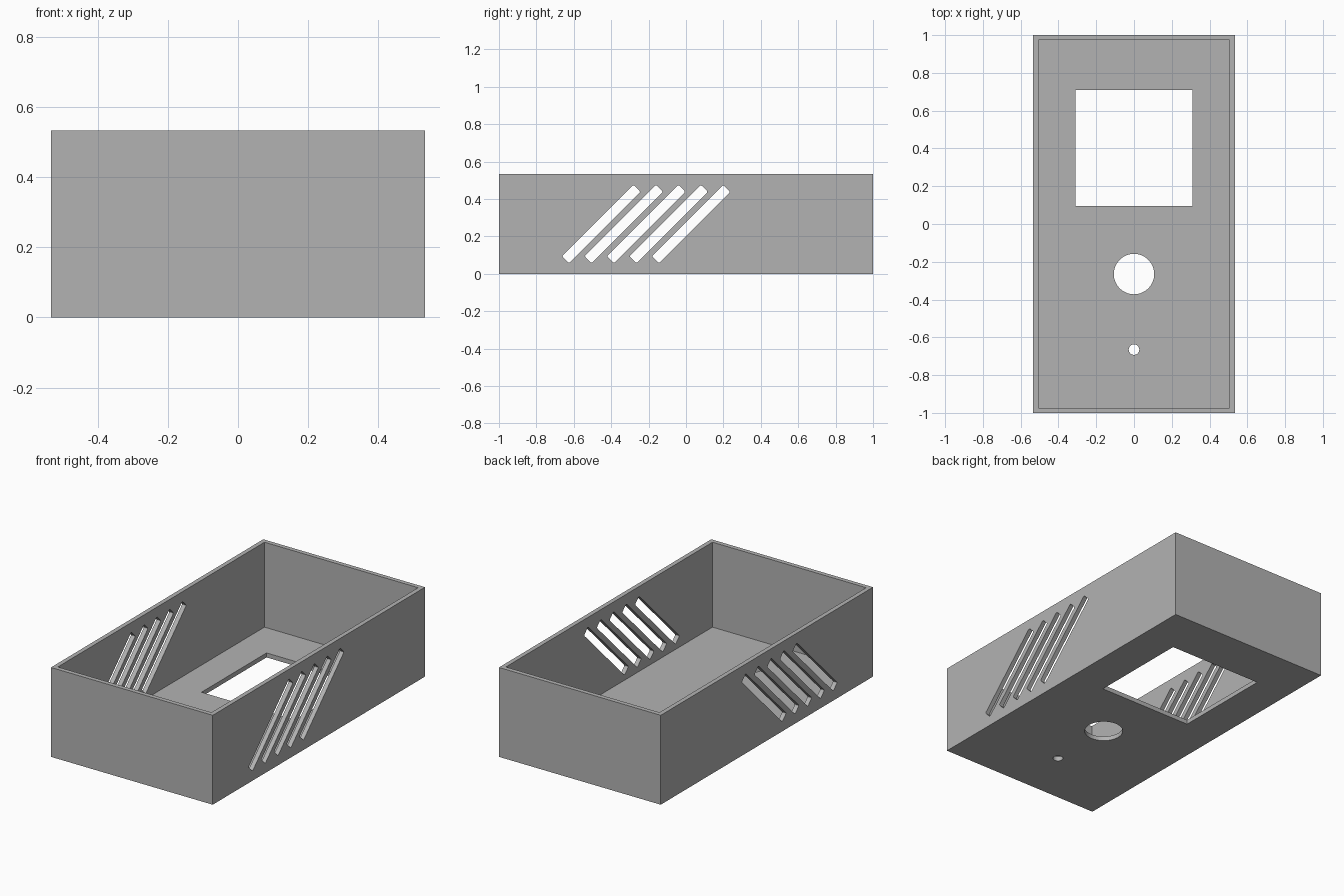
import bpy
from math import radians
from mathutils import Matrix

cube = bpy.data.objects.get("Cube")
if cube:
    bpy.data.objects.remove(cube, do_unlink=True)

WIDTH, LENGTH, HEIGHT, WALL = 1.067, 2.0, 0.533, 0.0267

grey = bpy.data.materials.new("plain grey")
grey.use_nodes = True
colour = (0.45, 0.45, 0.45, 1)
grey.diffuse_color = colour
grey.node_tree.nodes["Principled BSDF"].inputs["Base Color"].default_value = colour


def box(name, size, centre):
    bpy.ops.mesh.primitive_cube_add(size=1, location=centre)
    ob = bpy.context.object
    ob.name = name
    ob.data.transform(Matrix.Diagonal((*size, 1)))
    ob.data.materials.append(grey)
    return ob


def cylinder(name, radius, centre, sides):
    bpy.ops.mesh.primitive_cylinder_add(vertices=sides, radius=radius, depth=0.2, location=centre)
    ob = bpy.context.object
    ob.name = name
    ob.data.materials.append(grey)
    return ob


def apply(ob, modifier):
    bpy.context.view_layer.objects.active = ob
    bpy.ops.object.modifier_apply(modifier=modifier.name)


def cut(target, cutter):
    cutter.hide_render = True
    mod = target.modifiers.new("cut", "BOOLEAN")
    mod.operation = "DIFFERENCE"
    mod.solver = "EXACT"
    mod.object = cutter
    apply(target, mod)
    bpy.data.objects.remove(cutter, do_unlink=True)


# Open-topped case with thin walls and floor
case = box("case", (WIDTH, LENGTH, HEIGHT), (0, 0, HEIGHT / 2))
cut(case, box("cavity", (WIDTH - 2 * WALL, LENGTH - 2 * WALL, HEIGHT), (0, 0, HEIGHT / 2 + WALL)))

# Square window and two round holes in the floor
cut(case, box("window", (0.617, 0.613, 0.2), (0, 0.403, 0)))
cut(case, cylinder("large_hole", 0.107, (0, -0.265, 0), 64))
cut(case, cylinder("small_hole", 0.028, (0, -0.665, 0), 32))

# Slanted vent slots through both side walls, with slightly rounded ends
for i in range(5):
    slot = box("vent_slot", (WIDTH + 0.2, 0.54, 0.0533), (0, 0.027 - 0.12 * i, HEIGHT / 2))
    weight = slot.data.attributes.new("bevel_weight_edge", "FLOAT", "EDGE")
    for edge in slot.data.edges:
        a, b = (slot.data.vertices[v].co for v in edge.vertices)
        weight.data[edge.index].value = 1.0 if abs(a.x - b.x) > 0.5 else 0.0
    bevel = slot.modifiers.new("rounding", "BEVEL")
    bevel.limit_method = "WEIGHT"
    bevel.width = 0.008
    bevel.segments = 3
    apply(slot, bevel)
    slot.data.transform(Matrix.Rotation(radians(45), 4, "X"))
    cut(case, slot)

# Flat walls, smooth hole rims
bpy.ops.object.select_all(action="DESELECT")
case.select_set(True)
bpy.context.view_layer.objects.active = case
bpy.ops.object.shade_smooth_by_angle(angle=radians(25))
